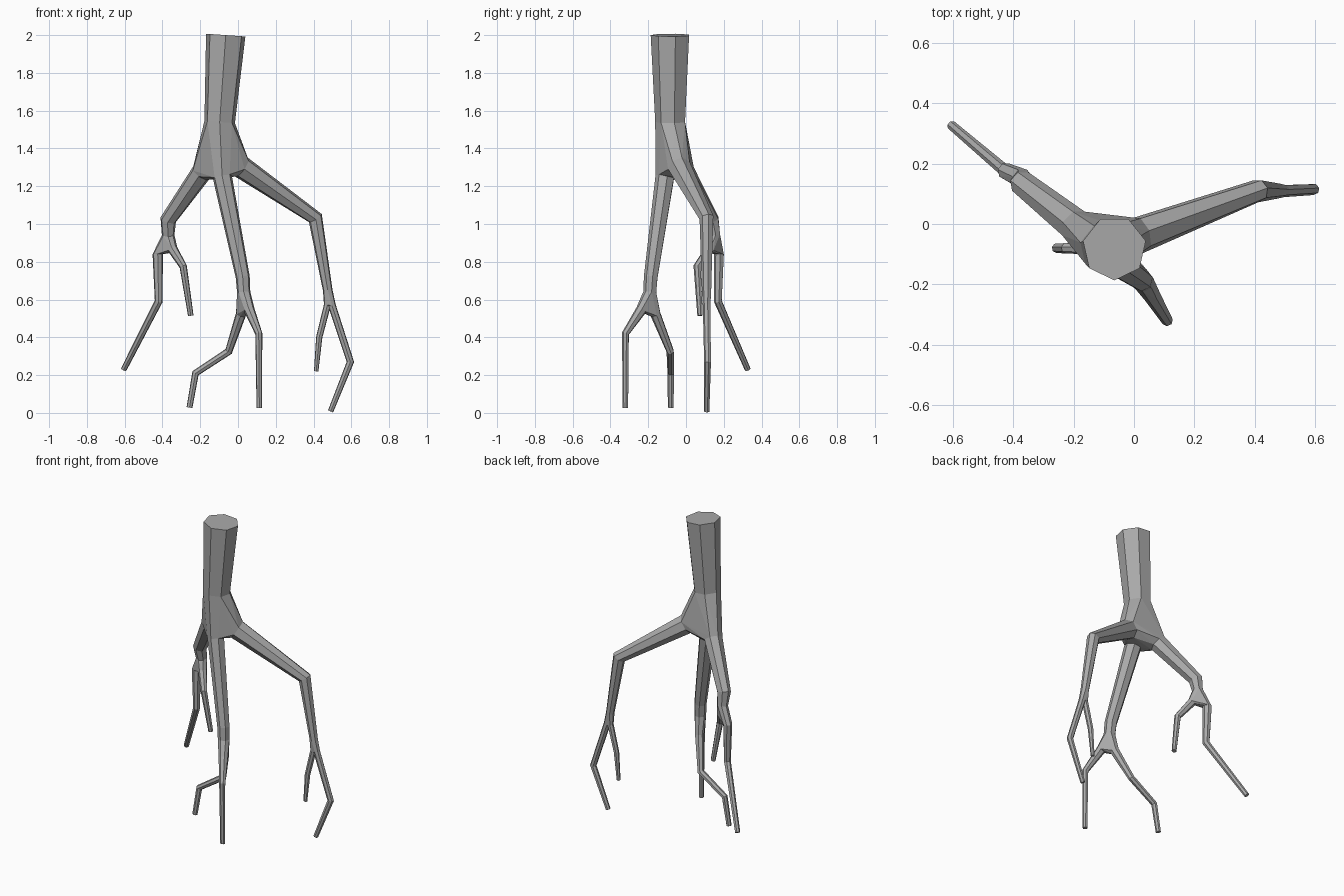
import bpy, bmesh, math
from mathutils import Vector

old = bpy.data.objects.get("Cube")
if old:
    bpy.data.objects.remove(old, do_unlink=True)

grey = bpy.data.materials.new("plain grey")
grey.use_nodes = True
color = (0.4, 0.4, 0.4, 1)
grey.diffuse_color = color
grey.node_tree.nodes["Principled BSDF"].inputs["Base Color"].default_value = color

SIDES = 7


def finish(name, bm):
    bmesh.ops.recalc_face_normals(bm, faces=bm.faces)
    mesh = bpy.data.meshes.new(name)
    bm.to_mesh(mesh)
    bm.free()
    mesh.materials.append(grey)
    bpy.context.collection.objects.link(bpy.data.objects.new(name, mesh))


def tube(name, *stations):
    """Mitred, tapered tube through (x, y, z, radius); returns its end rings."""
    pts = [Vector(s[:3]) for s in stations]
    dirs = [(b - a).normalized() for a, b in zip(pts, pts[1:])]
    rings = []
    for i, p in enumerate(pts):
        d_in, d_out = dirs[max(i - 1, 0)], dirs[min(i, len(dirs) - 1)]
        axis = (d_in + d_out).normalized()
        side = Vector((0, -1, 0))
        side = (side - axis * side.dot(axis)).normalized()
        other = axis.cross(side)
        bend = d_out - d_in
        stretch = 1 / axis.dot(d_in) - 1
        ring = []
        for k in range(SIDES):
            a = math.tau * k / SIDES
            v = (side * math.cos(a) + other * math.sin(a)) * stations[i][3]
            if bend.length > 1e-4:
                n = bend.normalized()
                v += n * v.dot(n) * stretch
            ring.append(p + v)
        rings.append(ring)
    bm = bmesh.new()
    loops = [[bm.verts.new(c) for c in r] for r in rings]
    for a, b in zip(loops, loops[1:]):
        for k in range(SIDES):
            m = (k + 1) % SIDES
            bm.faces.new((a[k], a[m], b[m], b[k]))
    bm.faces.new(loops[0])
    bm.faces.new(loops[-1])
    finish(name, bm)
    return rings[0], rings[-1]


def junction(name, *rings):
    """Faceted knot that joins the end rings of several tubes."""
    bm = bmesh.new()
    for c in (c for r in rings for c in r):
        bm.verts.new(c)
    res = bmesh.ops.convex_hull(bm, input=bm.verts)
    loose = [v for v in bm.verts if not v.link_faces]
    bmesh.ops.delete(bm, geom=loose, context='VERTS')
    bmesh.ops.dissolve_limit(bm, angle_limit=0.02, verts=bm.verts, edges=bm.edges)
    finish(name, bm)


# Trunk
_, trunk_end = tube("trunk", (-0.065, -0.08, 2, 0.107), (-0.097, -0.08, 1.54, 0.083))

# Three main limbs
left_top, left_end = tube("left_limb", (0.02, -0.035, 1.3, 0.062), (0.41, 0.11, 1.03, 0.038),
                          (0.475, 0.11, 0.65, 0.026))
front_top, front_end = tube("front_limb", (-0.083, -0.11, 1.25, 0.052),
                            (0.025, -0.185, 0.72, 0.038), (0.03, -0.19, 0.64, 0.036))
right_top, right_end = tube("right_limb", (-0.195, -0.005, 1.27, 0.056),
                            (-0.37, 0.135, 1.02, 0.042), (-0.37, 0.15, 0.94, 0.034))
junction("main_junction", trunk_end, left_top, front_top, right_top)

# Left fork
outer, _ = tube("left_outer_twig", (0.497, 0.11, 0.57, 0.021), (0.595, 0.115, 0.27, 0.019),
                (0.49, 0.11, 0.008, 0.015))
inner, _ = tube("left_inner_twig", (0.473, 0.11, 0.57, 0.019), (0.43, 0.11, 0.4, 0.017),
                (0.414, 0.11, 0.22, 0.012))
junction("left_fork", left_end, outer, inner)

# Front fork
outer, _ = tube("front_outer_twig", (0.06, -0.237, 0.545, 0.029), (0.11, -0.32, 0.42, 0.019),
                (0.113, -0.32, 0.025, 0.015))
inner, _ = tube("front_inner_twig", (0.015, -0.16, 0.52, 0.028), (-0.05, -0.083, 0.325, 0.02),
                (-0.225, -0.08, 0.21, 0.018), (-0.257, -0.08, 0.028, 0.016))
junction("front_fork", front_end, outer, inner)

# Right fork
outer, _ = tube("right_outer_twig", (-0.425, 0.175, 0.84, 0.028), (-0.42, 0.17, 0.59, 0.021),
                (-0.605, 0.327, 0.23, 0.016))
inner, _ = tube("right_inner_twig", (-0.345, 0.125, 0.865, 0.027), (-0.29, 0.06, 0.775, 0.02),
                (-0.25, 0.075, 0.515, 0.015))
junction("right_fork", right_end, outer, inner)
